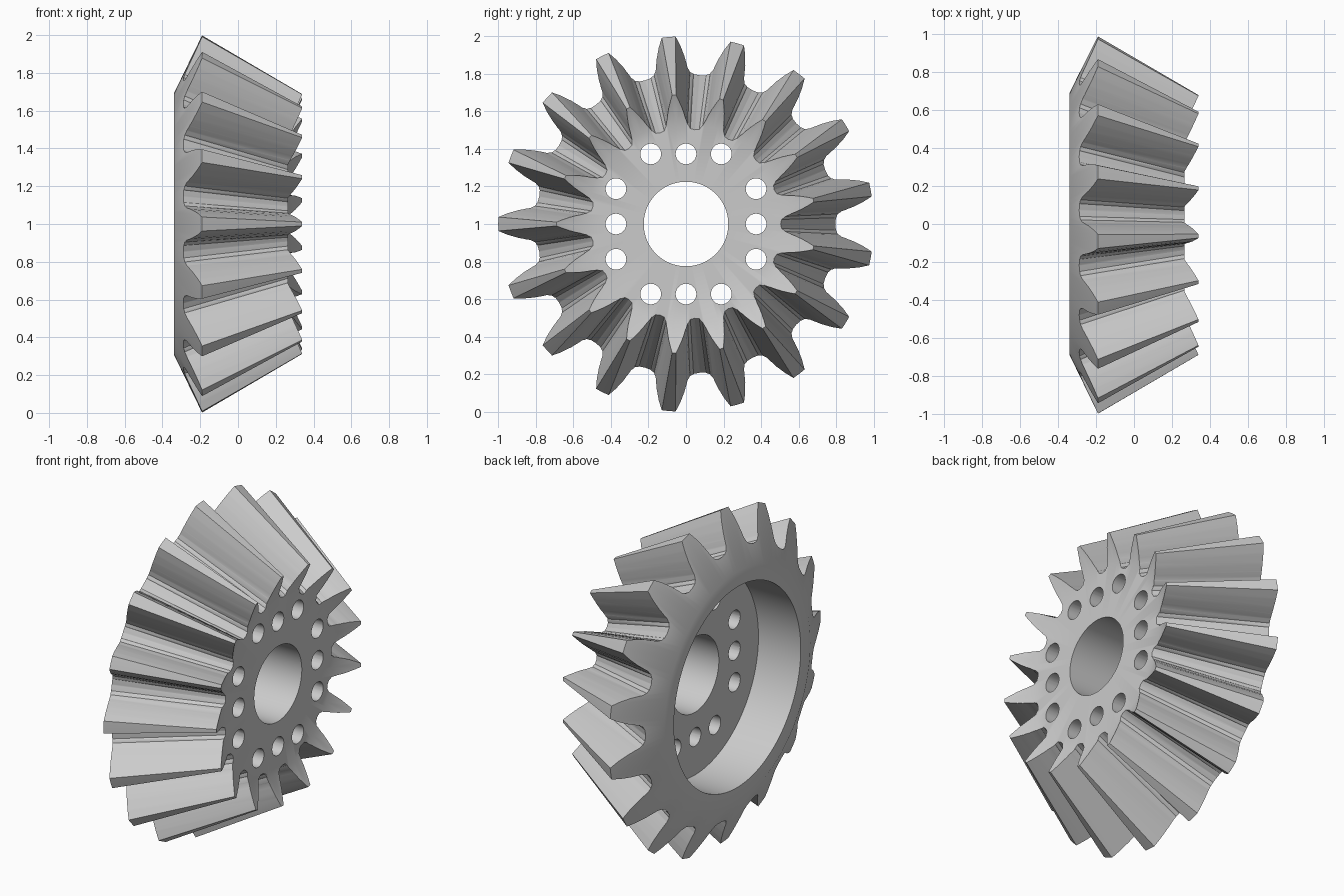
import bpy, bmesh
from math import pi, sin, cos, radians
from mathutils import Vector, Matrix

cube = bpy.data.objects.get("Cube")
if cube:
    bpy.data.objects.remove(cube, do_unlink=True)

TEETH = 17
CENTRE = Vector((0, 0, 1))
BACK_X, FRONT_X, SLOPE = -0.34, 0.34, 2.07

steel = bpy.data.materials.new("light_grey_steel")
steel.use_nodes = True
grey = (0.6, 0.6, 0.6, 1)
steel.diffuse_color = grey
steel.node_tree.nodes["Principled BSDF"].inputs["Base Color"].default_value = grey


def make_object(name, bm):
    bmesh.ops.recalc_face_normals(bm, faces=bm.faces)
    mesh = bpy.data.meshes.new(name)
    bm.to_mesh(mesh)
    bm.free()
    obj = bpy.data.objects.new(name, mesh)
    obj.location = CENTRE
    mesh.materials.append(steel)
    bpy.context.collection.objects.link(obj)
    return obj


# Turned blank: back cone, tooth tip cone, front cone, bore and rear recess
profile = [(BACK_X, 0.6), (BACK_X, 0.69), (-0.19, 1.0), (FRONT_X, 0.69),
           (0.265, 0.535), (0.265, 0.225), (-0.06, 0.225), (-0.06, 0.6)]
bm = bmesh.new()
verts = [bm.verts.new((x, 0, r)) for x, r in profile]
edges = [bm.edges.new((verts[i - 1], verts[i])) for i in range(len(verts))]
bmesh.ops.spin(bm, geom=verts + edges, cent=(0, 0, 0), axis=(1, 0, 0),
               angle=2 * pi, steps=TEETH * 8, use_merge=True)
bmesh.ops.remove_doubles(bm, verts=bm.verts, dist=1e-5)
gear = make_object("bevel_gear", bm)

# Half tooth flank: (radius, half width) at the large end and the small end
large = [(1.04, 0.022), (1.0, 0.037), (0.95, 0.058), (0.9, 0.073), (0.86, 0.081),
         (0.83, 0.086), (0.81, 0.096), (0.799, 0.114), (0.795, 0.147)]
small = [(0.72, 0.003), (0.69, 0.01), (0.655, 0.024), (0.62, 0.036), (0.59, 0.044),
         (0.56, 0.05), (0.53, 0.058), (0.514, 0.071), (0.51, 0.0942)]


def flank_point(r, width, cone_x, angle, side):
    a = angle + side * width / r
    return Vector((cone_x + (r - 0.69) / SLOPE, r * cos(a), r * sin(a)))


def ruling(a, b, x):
    return a.lerp(b, (x - a.x) / (b.x - a.x))


# Tapered tooth form, longer than the blank at both ends
bm = bmesh.new()
back, front = [], []
for k in range(TEETH):
    angle = pi + k * 2 * pi / TEETH
    halves = [(-1, i) for i in reversed(range(len(large) - 1))]
    halves += [(1, i) for i in range(len(large))]
    for side, i in halves:
        a = flank_point(*large[i], BACK_X, angle, side)
        b = flank_point(*small[i], FRONT_X, angle, side)
        back.append(bm.verts.new(ruling(a, b, -0.45)))
        front.append(bm.verts.new(ruling(a, b, 0.45)))
for i in range(len(back)):
    bm.faces.new((back[i - 1], back[i], front[i], front[i - 1]))
bm.faces.new(back)
bm.faces.new(front)
bmesh.ops.triangulate(bm, faces=[f for f in bm.faces if len(f.verts) == 4])
tooth_form = make_object("tooth_form_cutter", bm)

# Bolt holes in a square pattern of twelve
bm = bmesh.new()
for quarter in range(4):
    turn = Matrix.Rotation(quarter * pi / 2, 4, 'X')
    for offset in (-0.1875, 0, 0.1875):
        place = turn @ Matrix.Translation((0.1, offset, 0.373)) @ Matrix.Rotation(pi / 2, 4, 'Y')
        bmesh.ops.create_cone(bm, cap_ends=True, segments=32, radius1=0.055,
                              radius2=0.055, depth=0.6, matrix=place)
bolt_holes = make_object("bolt_hole_cutter", bm)

# Cut the teeth and the holes
bpy.context.view_layer.objects.active = gear
gear.select_set(True)
for cutter, operation in ((tooth_form, 'INTERSECT'), (bolt_holes, 'DIFFERENCE')):
    mod = gear.modifiers.new(cutter.name, 'BOOLEAN')
    mod.operation = operation
    mod.solver = 'EXACT'
    mod.object = cutter
    bpy.ops.object.modifier_apply(modifier=mod.name)
    bpy.data.objects.remove(cutter, do_unlink=True)

bpy.ops.object.shade_smooth_by_angle(angle=radians(30))
